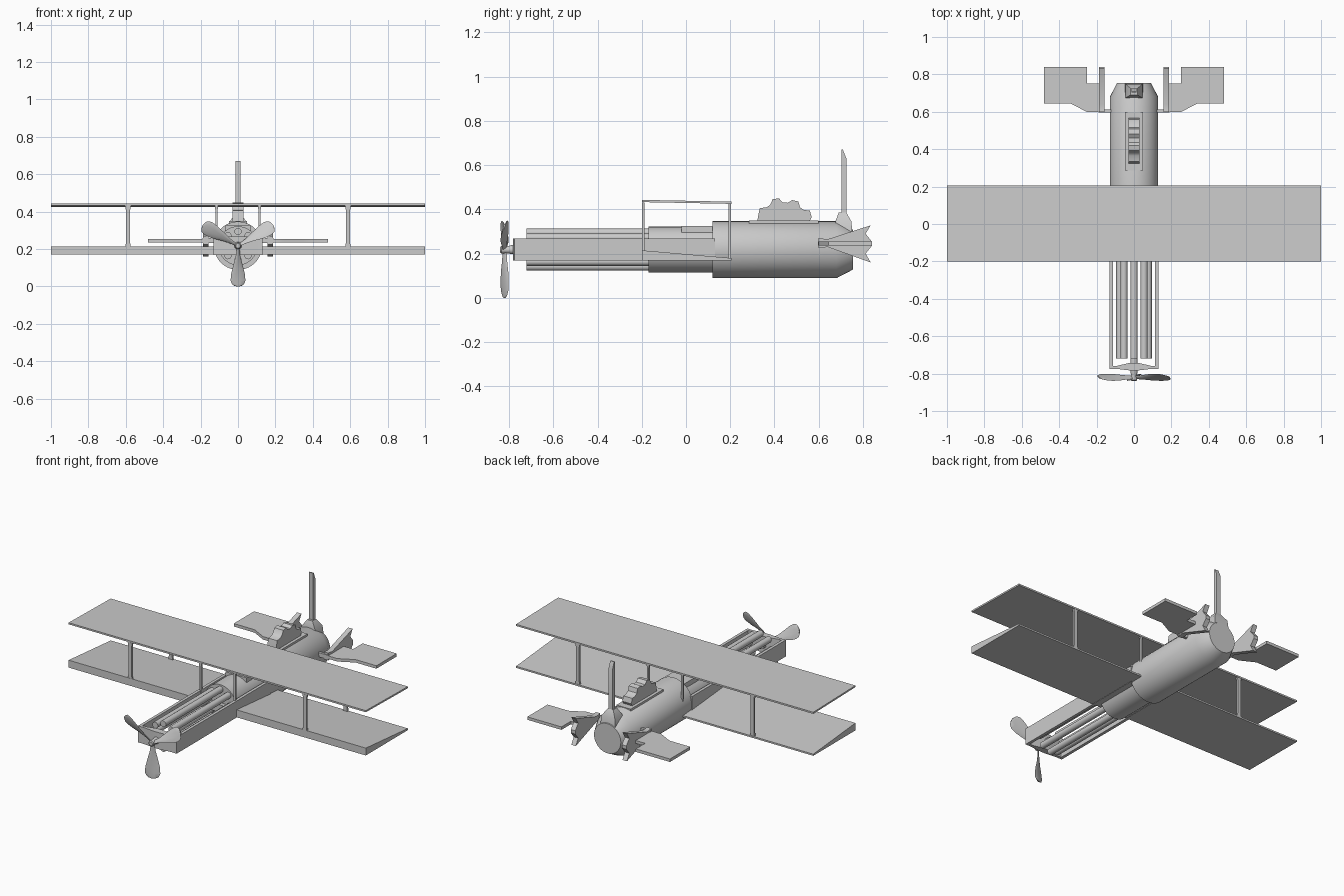
import bpy, bmesh
from math import sin, cos, pi, radians

if "Cube" in bpy.data.objects:
    bpy.data.objects.remove(bpy.data.objects["Cube"])

AZ = 0.218  # height of the fuselage axis


def finish(name, bm, smooth=True):
    bmesh.ops.recalc_face_normals(bm, faces=bm.faces[:])
    me = bpy.data.meshes.new(name)
    bm.to_mesh(me)
    bm.free()
    ob = bpy.data.objects.new(name, me)
    bpy.context.collection.objects.link(ob)
    if smooth:
        bpy.ops.object.select_all(action='DESELECT')
        ob.select_set(True)
        bpy.context.view_layer.objects.active = ob
        bpy.ops.object.shade_smooth_by_angle(angle=radians(35))
    return ob


def loft(name, rings):
    """Skin a list of closed rings of points and cap both ends."""
    bm = bmesh.new()
    vs = [[bm.verts.new(p) for p in ring] for ring in rings]
    n = len(vs[0])
    for a, b in zip(vs, vs[1:]):
        for i in range(n):
            bm.faces.new((a[i], a[(i + 1) % n], b[(i + 1) % n], b[i]))
    bm.faces.new(vs[0])
    bm.faces.new(vs[-1])
    return finish(name, bm)


def lathe(name, prof, x=0, z=AZ, n=32):
    """Turned part along y; prof holds (y, radius)."""
    return loft(name, [[(x + r * cos(2 * pi * i / n), y, z + r * sin(2 * pi * i / n))
                        for i in range(n)] for y, r in prof])


def side_prism(name, pts, x0, x1):
    """Extrude a (y, z) outline along x."""
    return loft(name, [[(x, y, z) for y, z in pts] for x in (x0, x1)])


def plan_prism(name, pts, z0, z1):
    """Extrude an (x, y) outline along z."""
    return loft(name, [[(x, y, z) for x, y in pts] for z in (z0, z1)])


def box(name, x0, x1, y0, y1, z0, z1):
    return plan_prism(name, [(x0, y0), (x1, y0), (x1, y1), (x0, y1)], z0, z1)


# Fuselage, rear cone and narrower front drum
lathe("fuselage", [(0.12, 0.129), (0.68, 0.129), (0.755, 0.09)], n=40)
lathe("front_drum", [(-0.17, 0.104), (0.13, 0.104)], n=40)
box("cockpit_block", -0.07, 0.07, -0.02, 0.13, 0.27, 0.325)

# Ring of eight long tubes
for k in range(8):
    a = k * pi / 4
    lathe(f"tube_{k}", [(-0.72, 0.019), (-0.16, 0.019)],
          0.076 * cos(a), AZ + 0.076 * sin(a), 16)

# U-shaped nose frame
for s, side in ((1, "right"), (-1, "left")):
    box(f"{side}_frame_rail", *sorted((s * 0.112, s * 0.13)), -0.77, 0.13, 0.168, 0.268)
plan_prism("nose_crossbar", [(-0.13, -0.775), (-0.09, -0.775), (-0.02, -0.783), (0.02, -0.783),
                             (0.09, -0.775), (0.13, -0.775), (0.13, -0.758), (0.09, -0.758),
                             (0.02, -0.742), (-0.02, -0.742), (-0.09, -0.758), (-0.13, -0.758)],
           0.168, 0.268)
lathe("propeller_shaft", [(-0.84, 0.012), (-0.835, 0.017), (-0.8, 0.017), (-0.79, 0.02),
                          (-0.72, 0.02)], n=20)

# Twisted propeller blades
stations = [(0.01, 0.012, 50), (0.05, 0.016, 45), (0.1, 0.029, 35), (0.15, 0.041, 27),
            (0.185, 0.043, 23), (0.205, 0.035, 20), (0.214, 0.022, 20), (0.218, 0.008, 20)]
for k in range(3):
    a = -pi / 2 + k * 2 * pi / 3
    rings = []
    for r, w, tw in stations:
        c, s = cos(radians(tw)), sin(radians(tw))
        ring = []
        for i in range(10):
            u, v = w * cos(i * pi / 5), 0.004 * sin(i * pi / 5)
            t, y = u * c - v * s, u * s + v * c
            ring.append((r * cos(a) - t * sin(a), -0.82 + y, AZ + r * sin(a) + t * cos(a)))
        rings.append(ring)
    loft(f"propeller_blade_{k}", rings)

# Biplane wings: wedge below, thin sheet above
side_prism("lower_wing", [(-0.2, 0.17), (-0.2, 0.215), (0.205, 0.18), (0.205, 0.17)], -1, 1)
side_prism("upper_wing", [(-0.2, 0.433), (-0.2, 0.443), (0.205, 0.435), (0.205, 0.425)], -1, 1)

# Wing struts, slightly flared at the ends
for s in (1, -1):
    for x, w in ((0.588, 0.011), (0.115, 0.006)):
        for y, zb in ((-0.193, 0.205), (0.197, 0.172)):
            rings = []
            for z, f in ((zb, 1.4), (zb + 0.03, 1), (0.405, 1), (0.432, 1.4)):
                rings.append([(s * x + i * w * f, y + j * 0.006, z)
                              for i, j in ((-1, -1), (1, -1), (1, 1), (-1, 1))])
            loft(f"strut_{'r' if s > 0 else 'l'}_{x}_{'front' if y < 0 else 'rear'}", rings)

# Half cog set in a slot plate on the fuselage
box("cog_plate", -0.048, 0.048, 0.285, 0.6, 0.3, 0.35)
side_prism("cog", [(0.32, 0.31), (0.325, 0.365), (0.333, 0.405), (0.365, 0.41), (0.38, 0.42),
                   (0.392, 0.446), (0.42, 0.45), (0.437, 0.432), (0.46, 0.43), (0.48, 0.442),
                   (0.508, 0.436), (0.515, 0.41), (0.532, 0.397), (0.56, 0.395), (0.568, 0.365),
                   (0.56, 0.35), (0.575, 0.31)], -0.03, 0.03)

# Tail post on its tapered foot
loft("tail_post_foot", [[(i * w, y0 if j < 0 else y1, z) for i, j in
                         ((-1, -1), (1, -1), (1, 1), (-1, 1))]
                        for w, y0, y1, z in ((0.05, 0.675, 0.752, 0.29), (0.045, 0.675, 0.748, 0.345),
                                             (0.018, 0.69, 0.725, 0.385))])
side_prism("tail_post", [(0.703, 0.36), (0.703, 0.67), (0.709, 0.67), (0.725, 0.63), (0.725, 0.36)],
           -0.013, 0.013)

# Tailplanes, arrow-shaped side fins and their pins
for s, side in ((1, "right"), (-1, "left")):
    plan = [(0.175, 0.598), (0.25, 0.598), (0.34, 0.645), (0.48, 0.645), (0.48, 0.84),
            (0.25, 0.84), (0.25, 0.75), (0.175, 0.75)]
    plan_prism(f"{side}_tailplane", [(s * x, y) for x, y in plan], 0.236, 0.254)
    side_prism(f"{side}_tail_fin",
               [(0.6, 0.225), (0.6, 0.27), (0.64, 0.265), (0.835, 0.328), (0.812, 0.29),
                (0.84, 0.255), (0.84, 0.235), (0.812, 0.2), (0.835, 0.16), (0.64, 0.23)],
               s * 0.157, s * 0.187)
    box(f"{side}_tail_pin", *sorted((s * 0.11, s * 0.19)), 0.596, 0.612, 0.232, 0.258)
